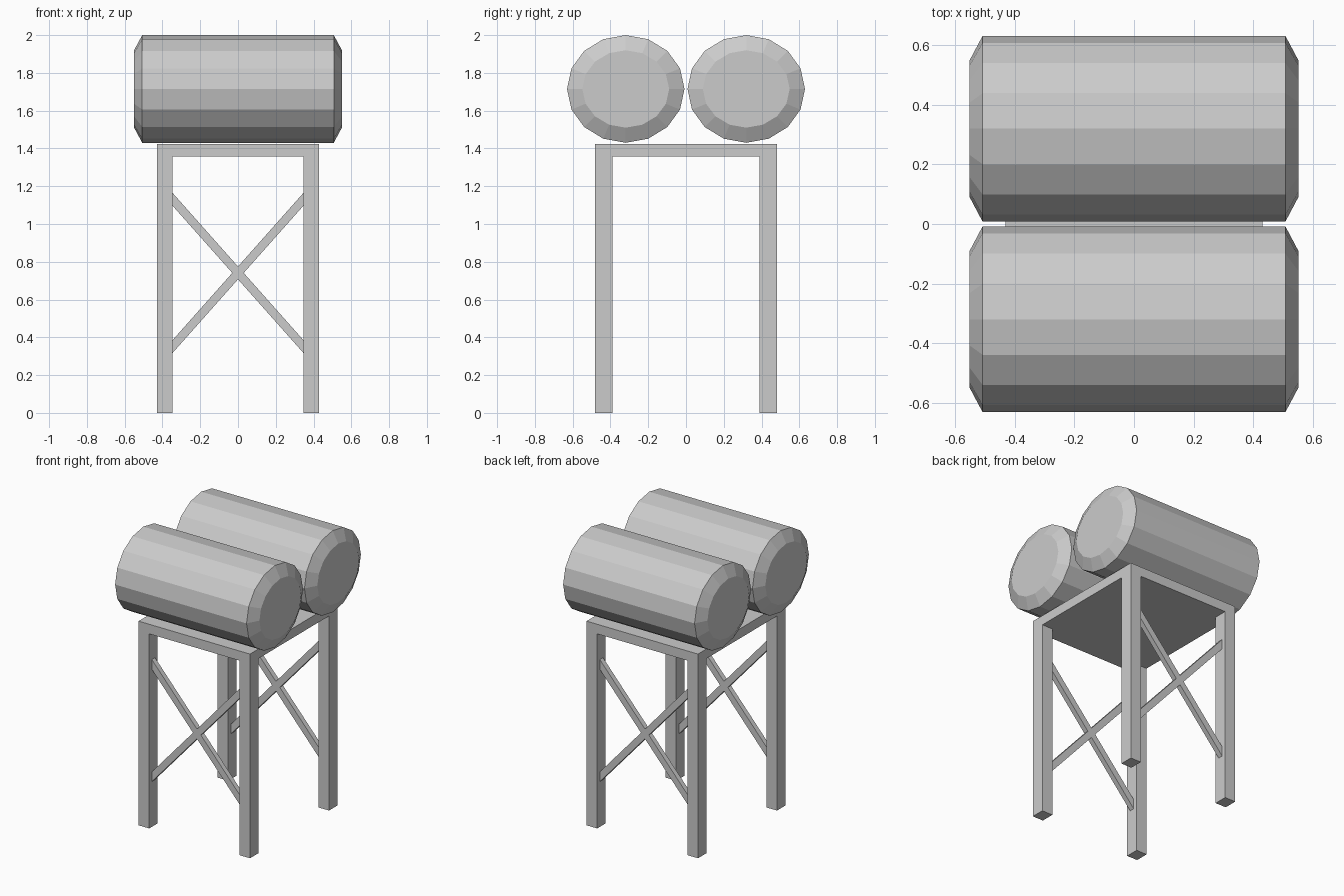
import bpy, bmesh, math
from mathutils import Matrix

if "Cube" in bpy.data.objects:
    bpy.data.objects.remove(bpy.data.objects["Cube"])

grey = bpy.data.materials.new("light grey")
grey.diffuse_color = (0.6, 0.6, 0.6, 1)
grey.use_nodes = True
grey.node_tree.nodes["Principled BSDF"].inputs["Base Color"].default_value = grey.diffuse_color


def finish(name, bm):
    bmesh.ops.recalc_face_normals(bm, faces=bm.faces[:])
    mesh = bpy.data.meshes.new(name)
    bm.to_mesh(mesh)
    bm.free()
    mesh.materials.append(grey)
    obj = bpy.data.objects.new(name, mesh)
    bpy.context.collection.objects.link(obj)
    return obj


# Tank: 16-sided slightly flattened drum along x with chamfered ends
def tank(name, y):
    n = 16
    stations = [(-0.55, 0.23, 0.205), (-0.507, 0.311, 0.285),
                (0.507, 0.311, 0.285), (0.55, 0.23, 0.205)]
    bm = bmesh.new()
    rings = []
    for x, ry, rz in stations:
        rings.append([bm.verts.new((x, y + ry * math.cos(2 * math.pi * i / n),
                                    1.715 + rz * math.sin(2 * math.pi * i / n)))
                      for i in range(n)])
    for a, b in zip(rings, rings[1:]):
        for i in range(n):
            j = (i + 1) % n
            bm.faces.new((a[i], a[j], b[j], b[i]))
    bm.faces.new(rings[0])
    bm.faces.new(rings[-1])
    finish(name, bm)


# Stand: slab split in a 3x3 grid, corner cells extruded down as legs
def stand():
    xs = (-0.43, -0.348, 0.348, 0.43)
    ys = (-0.482, -0.389, 0.389, 0.482)
    bm = bmesh.new()
    grid = [[bm.verts.new((x, y, 1.424)) for y in ys] for x in xs]
    for i in range(3):
        for j in range(3):
            bm.faces.new((grid[i][j], grid[i + 1][j],
                          grid[i + 1][j + 1], grid[i][j + 1]))
    top = bm.faces[:]
    res = bmesh.ops.extrude_face_region(bm, geom=top, use_keep_orig=True)
    verts = [g for g in res["geom"] if isinstance(g, bmesh.types.BMVert)]
    bmesh.ops.translate(bm, verts=verts, vec=(0, 0, -0.067))
    bm.normal_update()
    corners = [f for f in bm.faces
               if abs(f.calc_center_median().z - 1.357) < 1e-4
               and abs(f.calc_center_median().x) > 0.35
               and abs(f.calc_center_median().y) > 0.39]
    for f in corners:
        res = bmesh.ops.extrude_discrete_faces(bm, faces=[f])
        for v in res["faces"][0].verts:
            v.co.z = 0
    finish("stand", bm)


# Cross brace: one X-shaped profile extruded in y
def brace(name, y):
    w, zc, h, slope, t = 0.352, 0.741, 0.034, 1.125, 0.035
    r = w * slope
    k = h / slope
    pts = [(-w, r + h), (0, h), (w, r + h), (w, r - h), (k, 0), (w, -r + h),
           (w, -r - h), (0, -h), (-w, -r - h), (-w, -r + h), (-k, 0), (-w, r - h)]
    bm = bmesh.new()
    face = bm.faces.new([bm.verts.new((x, y - t / 2, zc + z)) for x, z in pts])
    res = bmesh.ops.extrude_face_region(bm, geom=[face], use_keep_orig=True)
    verts = [g for g in res["geom"] if isinstance(g, bmesh.types.BMVert)]
    bmesh.ops.translate(bm, verts=verts, vec=(0, t, 0))
    finish(name, bm)


stand()
for label, s in (("front", -1), ("back", 1)):
    tank(label + "_tank", s * 0.319)
    brace(label + "_cross_brace", s * 0.435)
